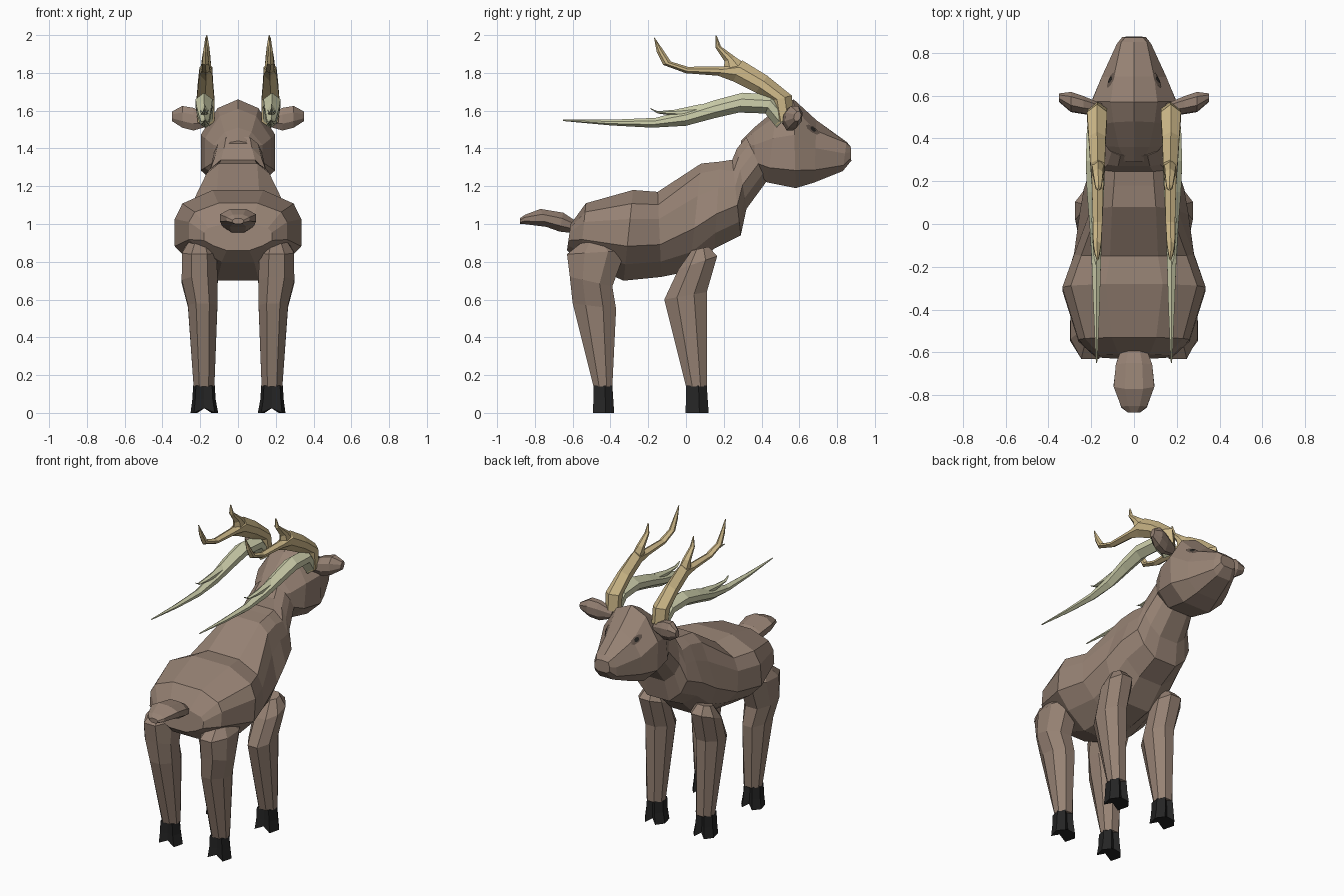
import bpy, bmesh, math
from mathutils import Vector
from mathutils.bvhtree import BVHTree


def mat(name, r, g, b):
    m = bpy.data.materials.new(name)
    m.diffuse_color = (r, g, b, 1)
    return m


FUR = mat("brown fur", .305, .222, .173)
HOOF = mat("black hoof", .018, .018, .018)
TAN = mat("tan antler", .62, .485, .25)
PALE = mat("pale green horn", .63, .64, .42)
LID = mat("dark eyelid", .13, .095, .075)
PUPIL = mat("black pupil", .02, .018, .016)

# Half cross-sections: (sideways -1..1, position from low edge 0 to high edge 1)
BODY = [(.4, 1), (.88, .85), (1, .68), (1, .38), (.72, .18), (.33, 0)]
CHEST = [(.4, 1), (.65, .91), (.8, .7), (1, .4), (.8, .18), (.36, 0)]
NECK = [(.45, 1), (.75, .85), (.9, .65), (1, .4), (.8, .18), (.4, 0)]
HEAD = [(0, 1), (.55, .9), (1, .6), (1, .2), (.5, 0)]
BROW = [(0, 1), (.62, .83), (1, .55), (1, .2), (.5, 0)]
SNOUT = [(0, 1), (.75, .96), (1, .6), (1, .2), (.6, 0)]
LIMB = [(.45, 1), (1, .7), (1, .3), (.45, 0)]
CLOVEN = [(0, .8), (.5, 1), (1, .6), (.75, 0), (0, .12)]
ROUND = [(0, 1), (1, .68), (1, .32), (0, 0)]


def finish(name, bm, material):
    bmesh.ops.recalc_face_normals(bm, faces=bm.faces)
    me = bpy.data.meshes.new(name)
    bm.to_mesh(me)
    bm.free()
    me.materials.append(material)
    ob = bpy.data.objects.new(name, me)
    bpy.context.collection.objects.link(ob)
    return ob


def loft(name, rings, halves, material):
    """Skin rings of (low point, high point, side vector)."""
    if isinstance(halves[0], tuple):
        halves = [halves] * len(rings)
    bm = bmesh.new()
    loops = []
    for (low, high, side), half in zip(rings, halves):
        section = half + [(-u, t) for u, t in reversed(half) if u]
        a, b, s = Vector(low), Vector(high), Vector(side)
        loops.append([bm.verts.new(a.lerp(b, t) + s * u) for u, t in section])
    n = len(loops[0])
    for p, q in zip(loops, loops[1:]):
        for i in range(n):
            j = (i + 1) % n
            bm.faces.new((p[i], p[j], q[j], q[i]))
    bm.faces.new(loops[0])
    bm.faces.new(loops[-1])
    return finish(name, bm, material)


def yz(rings, sx=1):
    """Rings given as (low y, low z, high y, high z, half width, centre x)."""
    return [((sx * x, ay, az), (sx * x, by, bz), (w, 0, 0))
            for ay, az, by, bz, w, x in rings]


def centred(rings):
    return yz([r + (0,) for r in rings])


# Trunk and neck
loft("body", centred([
    (-.63, .86, -.61, 1.0, .18), (-.56, .80, -.53, 1.11, .26),
    (-.33, .70, -.28, 1.18, .335), (-.13, .72, -.15, 1.17, .28),
    (.02, .75, .08, 1.32, .255), (.15, .87, .18, 1.33, .235),
    (.29, .94, .245, 1.34, .20), (.32, 1.08, .27, 1.40, .165),
    (.43, 1.23, .32, 1.46, .14)]),
    [BODY] * 4 + [CHEST] * 2 + [NECK] * 3, FUR)

# Tail
loft("tail", centred([
    (-.58, .95, -.59, 1.02, .06), (-.67, .96, -.65, 1.06, .085),
    (-.74, .985, -.77, 1.08, .095), (-.86, 1.0, -.85, 1.05, .06),
    (-.88, 1.0, -.88, 1.03, .03)]), LIMB, FUR)

# Head
head = loft("head", centred([
    (.30, 1.37, .29, 1.44, .07), (.365, 1.28, .36, 1.51, .13),
    (.43, 1.22, .48, 1.61, .175), (.58, 1.19, .57, 1.66, .197),
    (.68, 1.22, .69, 1.55, .152), (.83, 1.28, .85, 1.435, .08),
    (.875, 1.335, .872, 1.41, .055)]),
    [HEAD] * 4 + [BROW] + [SNOUT] * 2, FUR)
me = head.data
surface = BVHTree.FromPolygons([v.co for v in me.vertices],
                               [tuple(p.vertices) for p in me.polygons])


def eye_plate(name, sx, length, height, lift, material):
    """Almond fan pressed on the head surface."""
    centre, normal, _, _ = surface.find_nearest(Vector((sx * .11, .672, 1.50)))
    along = Vector((-sx * .3, .8, -.5))
    along = (along - normal * along.dot(normal)).normalized()
    up = normal.cross(along)
    bm = bmesh.new()

    def press(p):
        q, n, _, _ = surface.find_nearest(p)
        return bm.verts.new(q + n * lift)

    rim = []
    for i in range(8):
        a = i * math.pi / 4
        rim.append(press(centre + along * length * math.cos(a)
                         + up * height * math.sin(a)))
    mid = press(centre)
    for i in range(8):
        bm.faces.new((mid, rim[i], rim[(i + 1) % 8]))
    ob = finish(name, bm, material)
    # Point the plate outwards
    if ob.data.polygons[0].normal.dot(normal) < 0:
        ob.data.flip_normals()


HIND = [(-.53, .92, -.43, .93, .05, .20), (-.63, .84, -.32, .86, .092, .205),
        (-.615, .72, -.39, .67, .095, .203), (-.60, .58, -.37, .55, .078, .187),
        (-.49, .14, -.39, .14, .055, .18)]
FORE = [(.03, .86, .12, .88, .05, .19), (-.04, .76, .165, .83, .085, .19),
        (-.115, .60, .11, .64, .076, .185), (0, .14, .11, .14, .055, .18)]
ANTLER = [(.47, 1.52, .57, 1.58, .045, .17), (.445, 1.65, .56, 1.68, .047, .172),
          (.37, 1.695, .43, 1.785, .04, .172), (.25, 1.755, .30, 1.865, .034, .17),
          (.17, 1.785, .21, 1.835, .027, .17), (0, 1.798, .01, 1.832, .022, .17),
          (-.12, 1.842, -.08, 1.86, .018, .172), (-.155, 1.91, -.12, 1.92, .012, .172),
          (-.17, 1.99, -.165, 1.985, .003, .17)]
TINE = [(.19, 1.785, .34, 1.83, .028, .17), (.205, 1.86, .26, 1.885, .023, .168),
        (.155, 1.935, .185, 1.94, .014, .166), (.155, 2.0, .163, 1.995, .003, .165)]
HORN = [(.48, 1.51, .55, 1.58, .035, .17), (.42, 1.585, .46, 1.685, .045, .175),
        (.28, 1.59, .30, 1.695, .045, .18), (.15, 1.56, .15, 1.655, .04, .18),
        (0, 1.52, 0, 1.605, .03, .178), (-.18, 1.51, -.16, 1.562, .022, .176),
        (-.40, 1.522, -.40, 1.552, .014, .175), (-.65, 1.545, -.65, 1.553, .003, .175)]
SPUR = [(.06, 1.55, .08, 1.635, .022, .178), (-.08, 1.575, -.06, 1.605, .016, .178),
        (-.15, 1.585, -.15, 1.597, .01, .178), (-.19, 1.61, -.188, 1.613, .003, .178)]

for sx, side in ((1, "right"), (-1, "left")):
    # Legs and cloven hooves
    for pos, rings in (("hind", HIND), ("front", FORE)):
        loft(f"{pos}_leg_{side}", yz(rings, sx), LIMB, FUR)
        back, front = rings[-1][0], rings[-1][2]
        hoof = loft(f"{pos}_hoof_{side}", yz([
            (back, .145, front, .145, .057, .18),
            (back, .07, front + .005, .07, .062, .18),
            (back - .003, 0, front + .01, 0, .073, .178)], sx), CLOVEN, HOOF)
        # Raise the cleft between the toes
        for v in hoof.data.vertices:
            if v.co.z < .01 and abs(abs(v.co.x) - .178) < .005:
                v.co.z = .025
    # Forked antler above, swept horn below
    loft(f"antler_{side}", yz(ANTLER, sx), ROUND, TAN)
    loft(f"antler_tine_{side}", yz(TINE, sx), ROUND, TAN)
    loft(f"swept_horn_{side}", yz(HORN, sx), ROUND, PALE)
    loft(f"horn_spur_{side}", yz(SPUR, sx), ROUND, PALE)
    # Ear
    loft(f"ear_{side}", [((sx * x, y, lo), (sx * x, y + .01, hi), (0, w, 0))
                         for x, y, lo, hi, w in (
        (.15, .53, 1.52, 1.57, .025), (.235, .55, 1.495, 1.615, .04),
        (.295, .565, 1.51, 1.625, .045), (.35, .585, 1.545, 1.595, .018))],
        LIMB, FUR)
    # Eye
    eye_plate(f"eyelid_{side}", sx, .045, .02, .004, LID)
    eye_plate(f"pupil_{side}", sx, .018, .013, .008, PUPIL)
